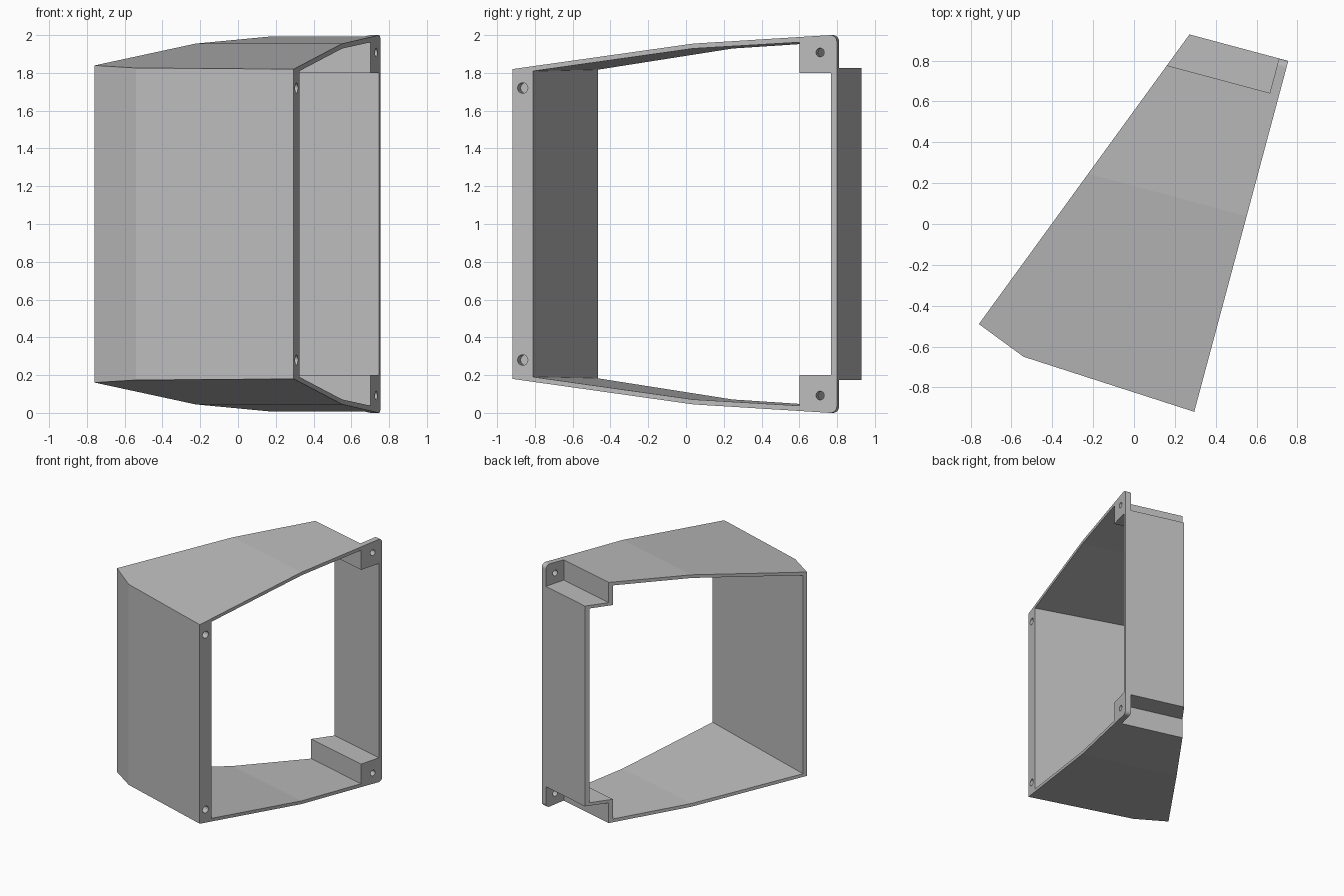
import bpy
import bmesh
from math import radians, sin, cos

cube = bpy.data.objects.get("Cube")
if cube:
    bpy.data.objects.remove(cube)

MID_Z = 1.0
RIGHT_X = 0.523      # plane of the open right side
FRONT_INNER_SLOPE = -0.051


def prism(name, bottom, top):
    """Closed solid between two matching outlines of 3D points."""
    bm = bmesh.new()
    a = [bm.verts.new(p) for p in bottom]
    b = [bm.verts.new(p) for p in top]
    bm.faces.new(a)
    bm.faces.new(b)
    for i in range(len(a)):
        j = (i + 1) % len(a)
        bm.faces.new((a[i], a[j], b[j], b[i]))
    bmesh.ops.recalc_face_normals(bm, faces=bm.faces)
    mesh = bpy.data.meshes.new(name)
    bm.to_mesh(mesh)
    bm.free()
    obj = bpy.data.objects.new(name, mesh)
    bpy.context.collection.objects.link(obj)
    return obj


def box(name, lo, hi):
    (x0, y0, z0), (x1, y1, z1) = lo, hi
    outline = [(x0, y0), (x1, y0), (x1, y1), (x0, y1)]
    return prism(name, [(x, y, z0) for x, y in outline], [(x, y, z1) for x, y in outline])


def cylinder(name, y, z, radius, x0, x1, sides=24):
    ring = [(y + radius * cos(radians(360 * i / sides)),
             z + radius * sin(radians(360 * i / sides))) for i in range(sides)]
    return prism(name, [(x0, *p) for p in ring], [(x1, *p) for p in ring])


def mirrored(upper):
    """Close an upper (y, z) profile with its reflection about mid height."""
    return upper + [(y, 2 * MID_Z - z) for y, z in reversed(upper)]


def combine(target, tool, operation):
    mod = target.modifiers.new(operation.title(), "BOOLEAN")
    mod.operation = operation
    mod.solver = "EXACT"
    mod.object = tool
    bpy.context.view_layer.objects.active = target
    bpy.ops.object.modifier_apply(modifier=mod.name)
    bpy.data.objects.remove(tool)


def roof(y):
    """Height of the sloping front part of the roof."""
    return 1.82 + 0.136 * (y + 0.812)


# Tapered plan outline
plan = [(RIGHT_X, -0.812), (RIGHT_X, 0.967), (0.022, 0.967), (-0.607, -0.67), (-0.354, -0.768)]
shell = prism("housing_shell", [(x, y, -1) for x, y in plan], [(x, y, 3) for x, y in plan])

# Sloping roof and floor, with rounded ear corners
r = 0.035
arc = [(0.967 - r + r * sin(radians(a)), 2 - r + r * cos(radians(a))) for a in range(0, 91, 15)]
side = mirrored([(-1, roof(-1)), (0.18, 1.955)] + arc)
combine(shell, prism("side_profile", [(-2, *p) for p in side], [(2, *p) for p in side]), "INTERSECT")


# Hollow passage, with a slanted front wall and stepped rear corners
def passage(x):
    front = -0.671 + FRONT_INNER_SLOPE * x
    upper = [(front, roof(front) - 0.026), (0.18, 1.929), (0.761, 1.962), (0.761, 1.8), (0.934, 1.8)]
    return [(x, *p) for p in mirrored(upper)]


combine(shell, prism("passage", passage(-1), passage(1)), "DIFFERENCE")

# Rear corner recesses, mounting ear holes and blind front holes
for sign in (-1, 1):
    z_near, z_far = sorted((MID_Z + sign * 0.825, MID_Z + sign * 1.3))
    combine(shell, box("recess", (-1, 0.792, z_near), (0.476, 1.2, z_far)), "DIFFERENCE")
    combine(shell, cylinder("ear_hole", 0.875, MID_Z + sign * 0.908, 0.023, 0.4, 0.6), "DIFFERENCE")
    combine(shell, cylinder("front_hole", -0.755, MID_Z + sign * 0.72, 0.028, 0.46, 0.6), "DIFFERENCE")

# Plain grey finish
grey = bpy.data.materials.new("plain_grey")
grey.use_nodes = True
colour = (0.5, 0.5, 0.5, 1)
grey.diffuse_color = colour
grey.node_tree.nodes["Principled BSDF"].inputs["Base Color"].default_value = colour
shell.data.materials.clear()
shell.data.materials.append(grey)
for face in shell.data.polygons:
    face.material_index = 0
    face.use_smooth = False

# Turn the housing to its standing direction
shell.rotation_euler.z = radians(-15)
